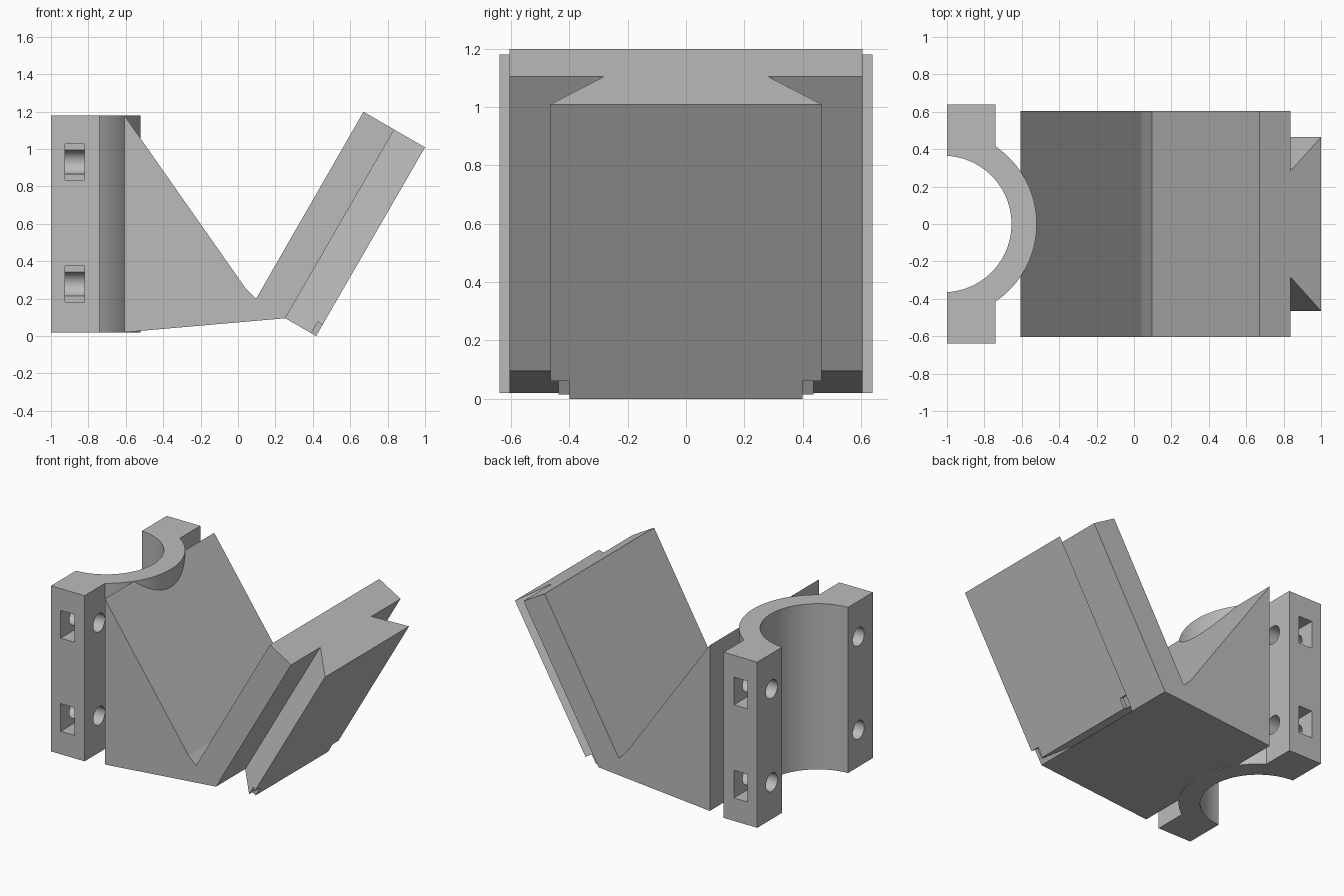
import bpy, bmesh, math
from mathutils import Vector

cube = bpy.data.objects.get("Cube")
if cube:
    bpy.data.objects.remove(cube, do_unlink=True)

grey = bpy.data.materials.new("plain_grey")
grey.use_nodes = True
COLOUR = (0.5, 0.5, 0.5, 1)
grey.diffuse_color = COLOUR
grey.node_tree.nodes["Principled BSDF"].inputs["Base Color"].default_value = COLOUR

X, Y, Z = Vector((1, 0, 0)), Vector((0, 1, 0)), Vector((0, 0, 1))


def prism(name, outline, u, v, sweep, origin=Vector()):
    """Extrude a flat outline, given in the axes u and v, along sweep."""
    bm = bmesh.new()
    face = bm.faces.new([bm.verts.new(origin + u * a + v * b) for a, b in outline])
    new = bmesh.ops.extrude_face_region(bm, geom=[face])["geom"]
    bmesh.ops.translate(bm, vec=sweep, verts=[g for g in new if isinstance(g, bmesh.types.BMVert)])
    bmesh.ops.recalc_face_normals(bm, faces=bm.faces)
    mesh = bpy.data.meshes.new(name)
    bm.to_mesh(mesh)
    bm.free()
    mesh.materials.append(grey)
    obj = bpy.data.objects.new(name, mesh)
    bpy.context.collection.objects.link(obj)
    return obj


def arc(cx, cy, r, start, end, steps=64):
    angles = [start + (end - start) * i / steps for i in range(steps + 1)]
    return [(cx + r * math.cos(a), cy + r * math.sin(a)) for a in angles]


def box(a0, a1, b0, b1):
    return [(a0, b0), (a1, b0), (a1, b1), (a0, b1)]


def activate(obj):
    bpy.ops.object.select_all(action="DESELECT")
    obj.select_set(True)
    bpy.context.view_layer.objects.active = obj


def cut(obj, cutters):
    activate(obj)
    for cutter in cutters:
        cutter.hide_render = True
        mod = obj.modifiers.new("cut", "BOOLEAN")
        mod.operation, mod.solver, mod.object = "DIFFERENCE", "EXACT", cutter
        bpy.ops.object.modifier_apply(modifier=mod.name)
        bpy.data.objects.remove(cutter, do_unlink=True)


# Half clamp: ring with a flange on each side
CX, INNER, OUTER = -1.02, 0.365, 0.5
FLANGE, BOTTOM, TOP = -0.74, 0.02, 1.18
a_out = math.acos((FLANGE - CX) / OUTER)
a_in = math.acos((-1 - CX) / INNER)
outline = [(-1, -0.64), (FLANGE, -0.64)]
outline += arc(CX, 0, OUTER, -a_out, a_out)
outline += [(FLANGE, 0.64), (-1, 0.64)]
outline += arc(CX, 0, INNER, a_in, -a_in)
clamp = prism("half_clamp", outline, X, Y, Z * (TOP - BOTTOM), Z * BOTTOM)

# Bolt holes and nut slots in the flanges
cutters = []
for side in (-1, 1):
    for z in (0.278, 0.93):
        cutters.append(prism("bolt_hole", arc(side * 0.48, z, 0.064, 0, math.tau * 31 / 32, 31),
                             Y, Z, X * 0.4, X * -1.1))
        cutters.append(prism("nut_slot", box(-0.925, -0.82, z - 0.097, z + 0.097),
                             X, Z, Y * side * 0.3, Y * side * 0.475))
cut(clamp, cutters)

# Frame of the tilted plate: along its length and out of its face
along = Vector((0.5, 0, math.sqrt(0.75)))
out = Vector((math.sqrt(0.75), 0, -0.5))
foot = Vector((0.253, 0, 0.095))
LENGTH, THICK = 1.165, 0.19
head = foot + along * LENGTH
back = head - out * THICK

# Support wedge and tilted plate in one profile
profile = [(-0.608, TOP), (-0.608, BOTTOM), (foot.x, foot.z), (head.x, head.z),
           (back.x, back.z), (0.097, 0.2), (0.04, 0.256)]
prism("support_wedge", profile, X, Z, Y * 1.21, Y * -0.605)

# Dovetail rail with notched lower corners
rail = prism("dovetail_rail", [(-0.282, 0), (0.282, 0), (0.465, THICK), (-0.465, THICK)],
             Y, out, along * LENGTH, foot)
cut(rail, [prism("corner_notch", box(side * 0.4, side * 0.6, THICK - 0.03, THICK + 0.1),
                 Y, out, along * 0.17, foot - along * 0.1) for side in (-1, 1)])

# Smooth the round walls and keep the edges sharp
activate(clamp)
bpy.ops.object.shade_smooth_by_angle(angle=math.radians(25))
